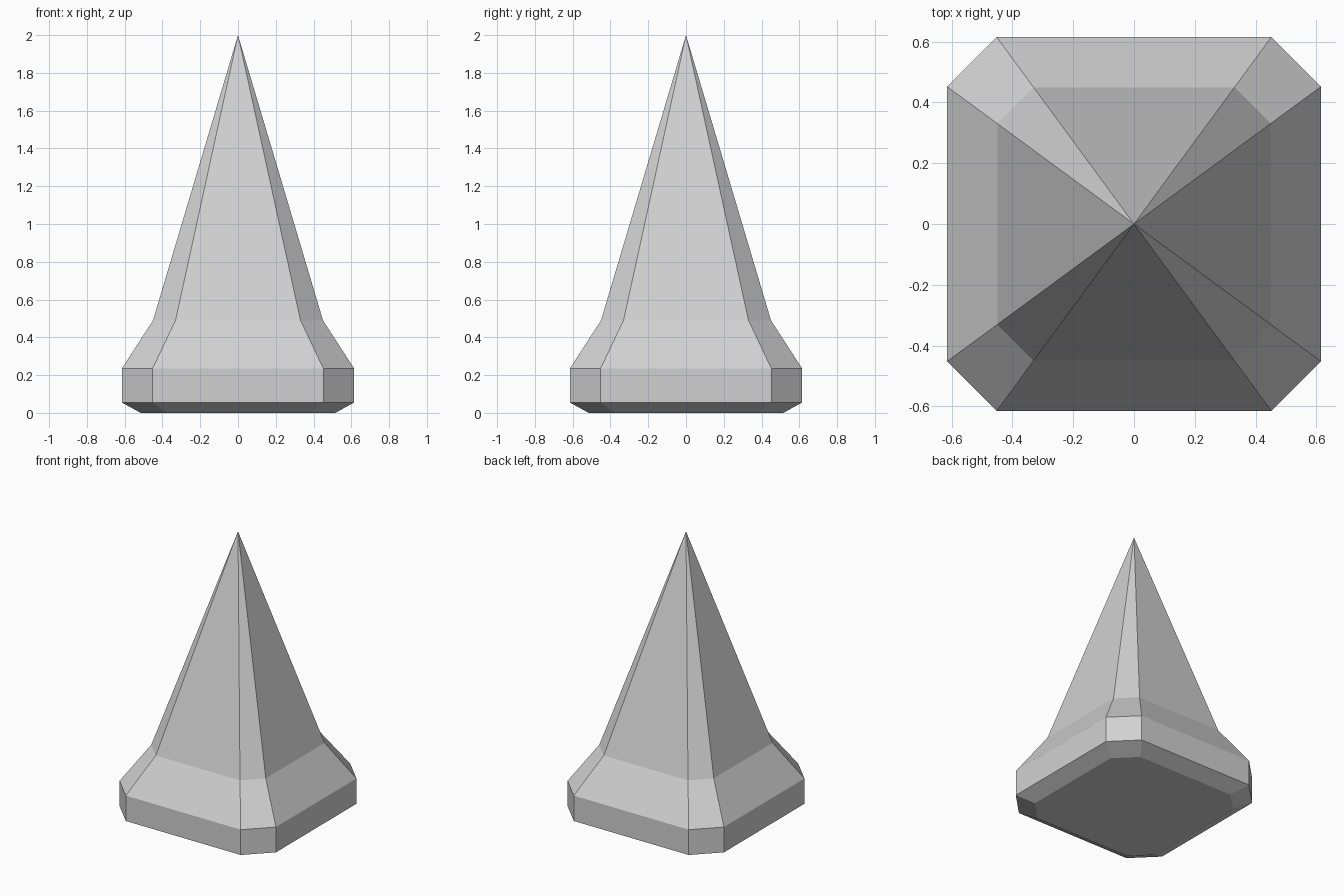
import bpy
import bmesh

cube = bpy.data.objects.get("Cube")
if cube:
    bpy.data.objects.remove(cube, do_unlink=True)

# Plain grey material
grey = bpy.data.materials.new("light grey")
grey.use_nodes = True
colour = (0.64, 0.64, 0.64, 1)
grey.diffuse_color = colour
grey.node_tree.nodes["Principled BSDF"].inputs["Base Color"].default_value = colour

# Profile of the spike: half width and height of each level
PROFILE = [(0.515, 0), (0.615, 0.055), (0.615, 0.235), (0.45, 0.49)]
TIP_HEIGHT = 2
CORNER = 0.735  # where the corner cut starts, as a share of the half width

bm = bmesh.new()


def ring(w, z):
    """Square with cut corners, counter-clockwise from above."""
    c = w * CORNER
    points = []
    x, y = w, -c
    for _ in range(4):
        points += [(x, y), (x, y) if c == w else (-y if abs(y) > abs(x) else x,
                                                  y)]
        points.pop()
        x, y = -y, x
    # each quarter turn carries both ends of one side
    corners = []
    a, b = (w, -c), (w, c)
    for _ in range(4):
        corners += [a, b]
        a, b = (-a[1], a[0]), (-b[1], b[0])
    return [bm.verts.new((px, py, z)) for px, py in corners]


# Base slab and sloping shoulder
rings = [ring(w, z) for w, z in PROFILE]
bm.faces.new(reversed(rings[0]))
for low, high in zip(rings, rings[1:]):
    for i in range(8):
        j = (i + 1) % 8
        bm.faces.new((low[i], low[j], high[j], high[i]))

# Tall tapering point
tip = bm.verts.new((0, 0, TIP_HEIGHT))
for i in range(8):
    bm.faces.new((rings[-1][i], rings[-1][(i + 1) % 8], tip))

bmesh.ops.recalc_face_normals(bm, faces=bm.faces)
mesh = bpy.data.meshes.new("spike")
bm.to_mesh(mesh)
bm.free()
mesh.materials.append(grey)
spike = bpy.data.objects.new("spike", mesh)
bpy.context.collection.objects.link(spike)
